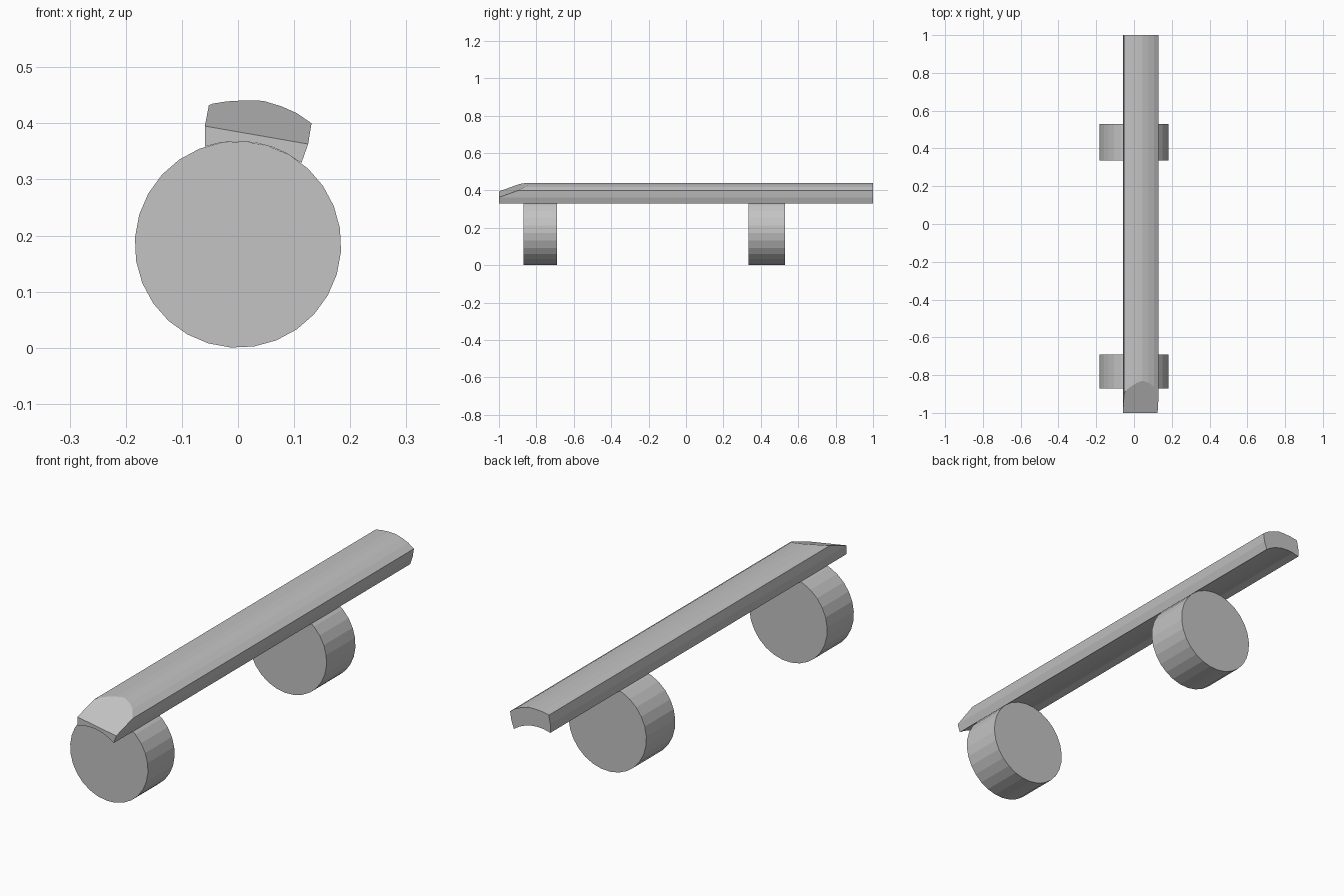
import bpy, bmesh, math
from mathutils import Vector

cube = bpy.data.objects.get("Cube")
if cube:
    bpy.data.objects.remove(cube, do_unlink=True)

grey = bpy.data.materials.new("plain grey")
grey.use_nodes = True
colour = (0.55, 0.55, 0.55, 1)
grey.diffuse_color = colour
grey.node_tree.nodes["Principled BSDF"].inputs["Base Color"].default_value = colour

RADIUS, SIDES = 0.184, 28


def extrude_profile(name, profile, y0, y1, cut=None):
    """Extrude an (x, z) outline along y; optionally slice off the side a plane faces."""
    bm = bmesh.new()
    face = bm.faces.new([bm.verts.new((x, y0, z)) for x, z in profile])
    ext = bmesh.ops.extrude_face_region(bm, geom=[face])
    moved = [g for g in ext["geom"] if isinstance(g, bmesh.types.BMVert)]
    bmesh.ops.translate(bm, verts=moved, vec=(0, y1 - y0, 0))
    if cut:
        res = bmesh.ops.bisect_plane(bm, geom=bm.verts[:] + bm.edges[:] + bm.faces[:],
                                     plane_co=cut[0], plane_no=cut[1], clear_outer=True)
        rim = [g for g in res["geom_cut"] if isinstance(g, bmesh.types.BMEdge)]
        rim = [e for e in rim if e.is_boundary]
        bmesh.ops.holes_fill(bm, edges=rim, sides=0)
    bmesh.ops.recalc_face_normals(bm, faces=bm.faces[:])
    mesh = bpy.data.meshes.new(name)
    bm.to_mesh(mesh)
    bm.free()
    mesh.materials.append(grey)
    obj = bpy.data.objects.new(name, mesh)
    bpy.context.collection.objects.link(obj)
    return obj


def on_circle(angle):
    """Point on the roller rim, angle measured clockwise from the top."""
    return (RADIUS * math.sin(angle), RADIUS + RADIUS * math.cos(angle))


# Two faceted rollers
rim = [on_circle(math.tau * (i + 0.3) / SIDES) for i in range(SIDES)]
extrude_profile("front_roller", rim, -0.87, -0.69)
extrude_profile("rear_roller", rim, 0.335, 0.53)

# Curved rail: domed top, slightly bent sides, hollow underside resting on the rollers
top = [(-0.052, 0.432), (-0.045, 0.435), (-0.02, 0.439), (0.015, 0.441), (0.045, 0.44),
       (0.078, 0.43), (0.105, 0.418), (0.131, 0.4)]
a0, a1 = math.asin(-0.059 / RADIUS), math.asin(0.113 / RADIUS)
hollow = [on_circle(a1 + (a0 - a1) * i / 6) for i in range(7)]
outline = top + [(0.125, 0.363)] + hollow + [(-0.059, 0.395)]

# Sloping nose cut across the front of the rail
nose_left = Vector((-0.059, -1, 0.395))
across = Vector((0.184, 0, -0.032))
slope = Vector((0, 1, 0.37))
extrude_profile("rail", outline, -1, 1, (nose_left, across.cross(slope)))
